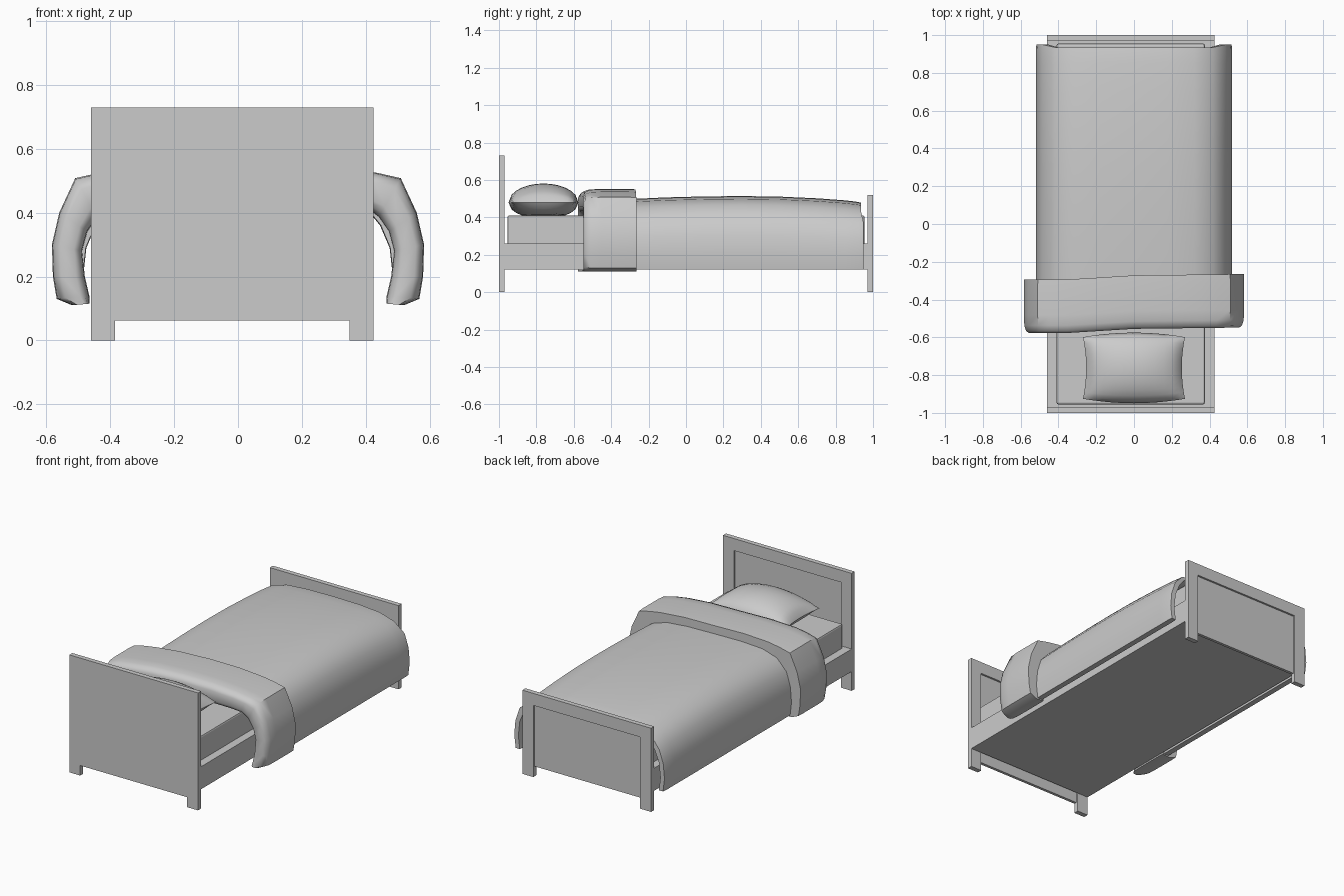
import bpy, bmesh, math
from mathutils import Vector

if "Cube" in bpy.data.objects:
    bpy.data.objects.remove(bpy.data.objects["Cube"])

X0, X1 = -0.46, 0.425          # bed frame sides
STILE = 0.075


def finish(name, bm, smooth=None):
    bmesh.ops.remove_doubles(bm, verts=bm.verts, dist=1e-5)
    bmesh.ops.recalc_face_normals(bm, faces=bm.faces)
    me = bpy.data.meshes.new(name)
    bm.to_mesh(me)
    bm.free()
    ob = bpy.data.objects.new(name, me)
    bpy.context.collection.objects.link(ob)
    if smooth:
        bpy.ops.object.select_all(action='DESELECT')
        ob.select_set(True)
        bpy.context.view_layer.objects.active = ob
        bpy.ops.object.shade_smooth_by_angle(angle=math.radians(smooth))
    return ob


def box(name, lo, hi, bevel=0.0):
    bm = bmesh.new()
    bmesh.ops.create_cube(bm, size=1)
    for v in bm.verts:
        v.co = Vector([(a + b) / 2 + c * (b - a) for a, b, c in zip(lo, hi, v.co)])
    if bevel:
        bmesh.ops.bevel(bm, geom=bm.edges[:], offset=bevel, segments=2,
                        profile=0.5, affect='EDGES')
    return finish(name, bm)


def board(name, y0, y1, h):
    """End board on two short legs, with a recessed panel on the +y side."""
    bm = bmesh.new()
    a, b, t, n, yr = X0 + STILE, X1 - STILE, h - STILE, 0.062, y1 - 0.012

    def face(pts):
        bm.faces.new([bm.verts.new(p) for p in pts])

    outer = [(a, 0), (X0, 0), (X0, h), (X1, h), (X1, 0), (b, 0)]
    face([(x, y0, z) for x, z in outer + [(b, n), (a, n)]])
    face([(x, y1, z) for x, z in outer + [(b, t), (a, t)]])
    face([(a, yr, n), (b, yr, n), (b, yr, t), (a, yr, t)])
    face([(a, y0, n), (b, y0, n), (b, yr, n), (a, yr, n)])
    face([(a, yr, t), (b, yr, t), (b, y1, t), (a, y1, t)])
    for x in (a, b):
        face([(x, y0, 0), (x, y1, 0), (x, y1, t), (x, yr, t), (x, yr, n), (x, y0, n)])
    for p, q in zip(outer, outer[1:]):
        face([(p[0], y0, p[1]), (q[0], y0, q[1]), (q[0], y1, q[1]), (p[0], y1, p[1])])
    return finish(name, bm)


def drape(name, outer, inner, stations, skew):
    """Thick cloth over the bed: mirrored half profiles lofted along y.
    Stations are (y, thickness factor, change of top height)."""
    bm = bmesh.new()
    rings = []
    for y, t, dz in stations:
        pts = []
        for o, i in zip(outer, inner):
            o, i = Vector(o), Vector(i)
            m = (o + i) / 2
            lift = Vector((0, dz * max(0, min(1, (o.y - 0.2) / 0.25))))
            pts.append((m.lerp(o, t) + lift, m.lerp(i, t)))
        right = [p[0] for p in pts] + [p[1] for p in reversed(pts)]
        k = len(pts)
        left = [Vector((-p.x, p.y)) for p in right]
        ring = right[:k] + right[k:] + left[k:-1][::-1] + left[1:k][::-1]
        rings.append([bm.verts.new((p.x, y + skew(p.x, y), p.y)) for p in ring])
    n = len(rings[0])
    for r, s in zip(rings, rings[1:]):
        for j in range(n):
            bm.faces.new([r[j], r[(j + 1) % n], s[(j + 1) % n], s[j]])
    # end caps: strips between outer and inner profile
    for r in (rings[0], rings[-1]):
        k = len(outer)
        for j in range(k - 1):
            bm.faces.new([r[j], r[j + 1], r[2 * k - 2 - j], r[2 * k - 1 - j]])
            p = [r[-j % n], r[-(j + 1) % n], r[2 * k + j], r[2 * k - 1 + j]]
            bm.faces.new(list(dict.fromkeys(p)))
    return finish(name, bm, 50)


# Frame and mattress
board("headboard", -1.0, -0.97, 0.73)
board("footboard", 0.97, 1.0, 0.52)
box("bed_base", (X0, -0.97, 0.12), (X1, 0.97, 0.26))
box("mattress", (-0.41, -0.955, 0.25), (0.375, 0.955, 0.41), 0.01)

# Blanket over the bed
drape("blanket",
      [(0, .507), (.18, .504), (.32, .492), (.42, .46), (.485, .39), (.512, .30),
       (.52, .20), (.51, .12)],
      [(0, .42), (.18, .42), (.31, .42), (.40, .415), (.445, .36), (.475, .29),
       (.485, .20), (.475, .12)],
      [(-.5, .9, -.015), (-.28, 1, -.008), (-.1, 1, 0), (.1, 1, .005), (.3, 1, .007),
       (.5, 1, .004), (.7, 1, -.005), (.85, 1, -.016), (.91, 1, -.023), (.935, .8, -.02)],
      lambda x, y: 0.014 if y > 0.9 and abs(x) > 0.43 else 0)

# Turned-down fold of the blanket
drape("blanket_fold",
      [(0, .552), (.2, .55), (.36, .537), (.44, .524), (.51, .508), (.56, .40),
       (.583, .30), (.58, .20), (.568, .13), (.52, .11)],
      [(0, .42), (.2, .42), (.33, .42), (.40, .415), (.44, .385), (.472, .34),
       (.488, .28), (.48, .20), (.466, .14), (.465, .115)],
      [(-.555, .45, 0), (-.545, .75, 0), (-.515, .95, 0), (-.46, 1, 0), (-.38, 1, 0),
       (-.31, 1, 0), (-.272, .97, 0)],
      lambda x, y: (-0.022 * min(1, max(0, -x / 0.35))) + 0.012 * max(0, x))

# Pillow: two domed sheets joined at the seam
bm = bmesh.new()
N = 12
for side, depth in ((1, 0.102), (-1, 0.068)):
    g = bmesh.ops.create_grid(bm, x_segments=N, y_segments=N, size=1)
    for v in g['verts']:
        u, w = (math.sin(c * math.pi / 2) * 0.6 + c * 0.4 for c in v.co[:2])
        bu, bw = max(0, 1 - u * u), max(0, 1 - w * w)
        puff = (bu ** 0.55) * (bw ** 0.5)
        if side < 0:
            puff = min(1, puff * 1.3)
        v.co = (u * (0.27 - 0.017 * bw), -0.762 + w * (0.163 + 0.024 * bu),
                0.479 + side * depth * puff)
finish("pillow", bm, 60)
